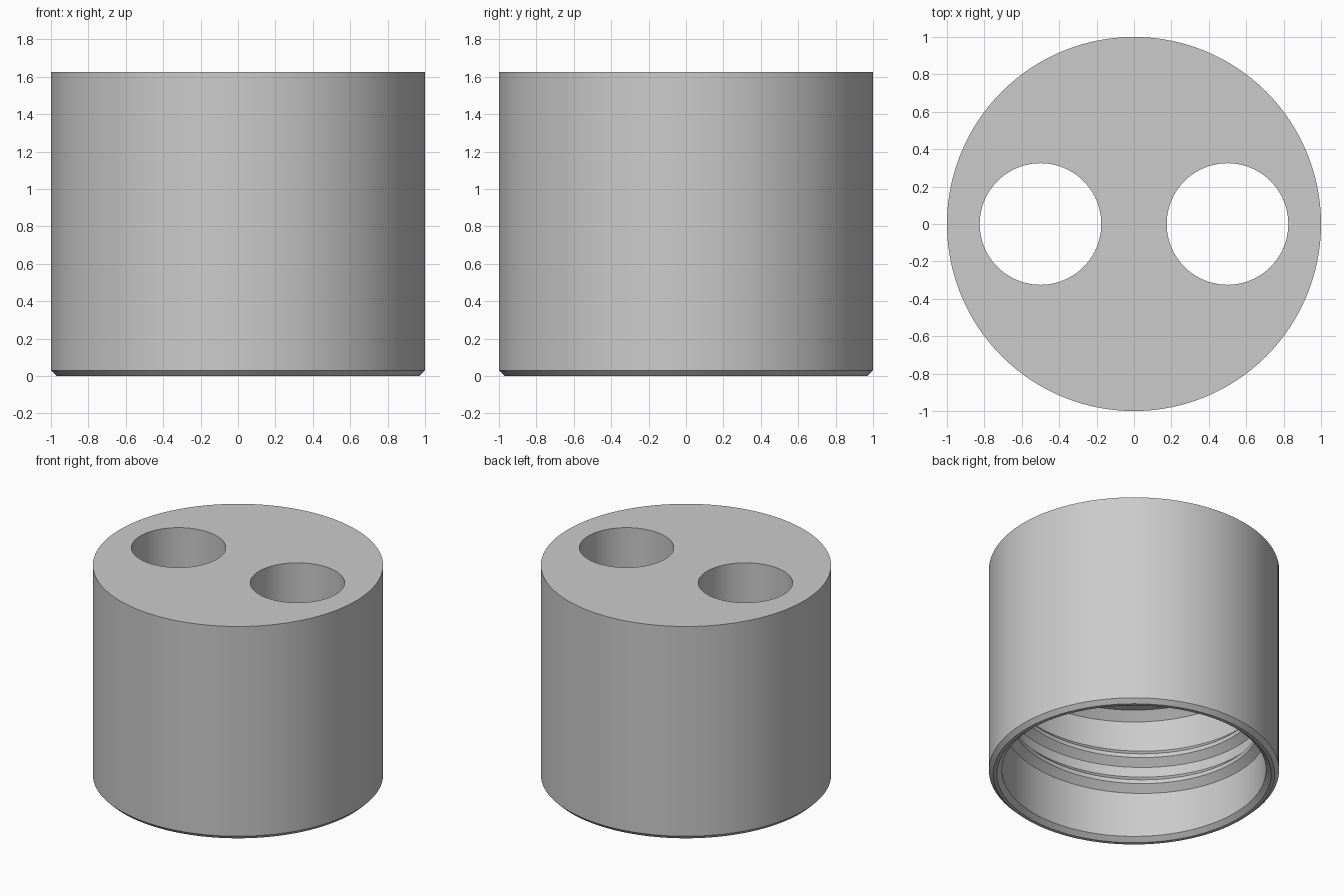
import bpy, bmesh, math

if "Cube" in bpy.data.objects:
    bpy.data.objects.remove(bpy.data.objects["Cube"], do_unlink=True)

SEGMENTS = 128
HEIGHT, CEILING = 1.625, 1.0
BORE = 0.91

grey = bpy.data.materials.new("plain grey")
grey.use_nodes = True
grey.diffuse_color = (0.6, 0.6, 0.6, 1)
grey.node_tree.nodes["Principled BSDF"].inputs["Base Color"].default_value = (0.6, 0.6, 0.6, 1)


def make_object(name, bm):
    bmesh.ops.recalc_face_normals(bm, faces=bm.faces)
    mesh = bpy.data.meshes.new(name)
    bm.to_mesh(mesh)
    bm.free()
    mesh.materials.append(grey)
    obj = bpy.data.objects.new(name, mesh)
    bpy.context.collection.objects.link(obj)
    return obj


def activate(obj):
    bpy.ops.object.select_all(action="DESELECT")
    obj.select_set(True)
    bpy.context.view_layer.objects.active = obj


def skin(bm, rings, closed_profile, closed_path):
    """Join neighbouring rows of vertices with quads."""
    count = len(rings[0])
    for i in range(len(rings) - (0 if closed_path else 1)):
        a, b = rings[i], rings[(i + 1) % len(rings)]
        for j in range(count - (0 if closed_profile else 1)):
            k = (j + 1) % count
            bm.faces.new((a[j], a[k], b[k], b[j]))


def ring_at(bm, profile, angle, lift=0.0):
    c, s = math.cos(angle), math.sin(angle)
    return [bm.verts.new((r * c, r * s, z + lift)) for r, z in profile]


# Cap body: turned shell with chamfered rim and a thick, solid top
profile = [(1, HEIGHT), (1, 0.03), (0.97, 0), (0.945, 0),
           (BORE, 0.03), (BORE, CEILING - 0.06), (0.85, CEILING)]
bm = bmesh.new()
rings = [ring_at(bm, profile, math.tau * i / SEGMENTS) for i in range(SEGMENTS)]
skin(bm, rings, False, True)
bmesh.ops.holes_fill(bm, edges=[e for e in bm.edges if e.is_boundary], sides=0)
body = make_object("cap_body", bm)

# Two round holes through the top
for x in (-0.5, 0.5):
    bpy.ops.mesh.primitive_cylinder_add(vertices=96, radius=0.325, depth=1.0,
                                        location=(x, 0, (HEIGHT + CEILING) / 2))
    cutter = bpy.context.object
    cutter.name = "hole_cutter"
    cutter.hide_render = True
    cutter.data.materials.append(grey)
    activate(body)
    cut = body.modifiers.new("hole", "BOOLEAN")
    cut.operation = "DIFFERENCE"
    cut.solver = "EXACT"
    cut.object = cutter
    bpy.ops.object.modifier_apply(modifier=cut.name)
    bpy.data.objects.remove(cutter, do_unlink=True)

# Screw thread: two turns of a flat-topped ridge inside the bore
PITCH, TURNS, START, DEPTH = 0.207, 2, 0.24, 0.05
ridge = [(BORE + 0.01, -0.01), (BORE - DEPTH, DEPTH),
         (BORE - DEPTH, DEPTH + 0.03), (BORE + 0.01, 2 * DEPTH + 0.04)]
bm = bmesh.new()
steps = SEGMENTS * TURNS
rings = [ring_at(bm, ridge, math.tau * i / SEGMENTS, START + PITCH * i / SEGMENTS)
         for i in range(steps + 1)]
skin(bm, rings, True, False)
bm.faces.new(rings[0])
bm.faces.new(rings[-1])
thread = make_object("inner_thread", bm)

for obj in (body, thread):
    activate(obj)
    bpy.ops.object.shade_smooth_by_angle(angle=math.radians(25))
